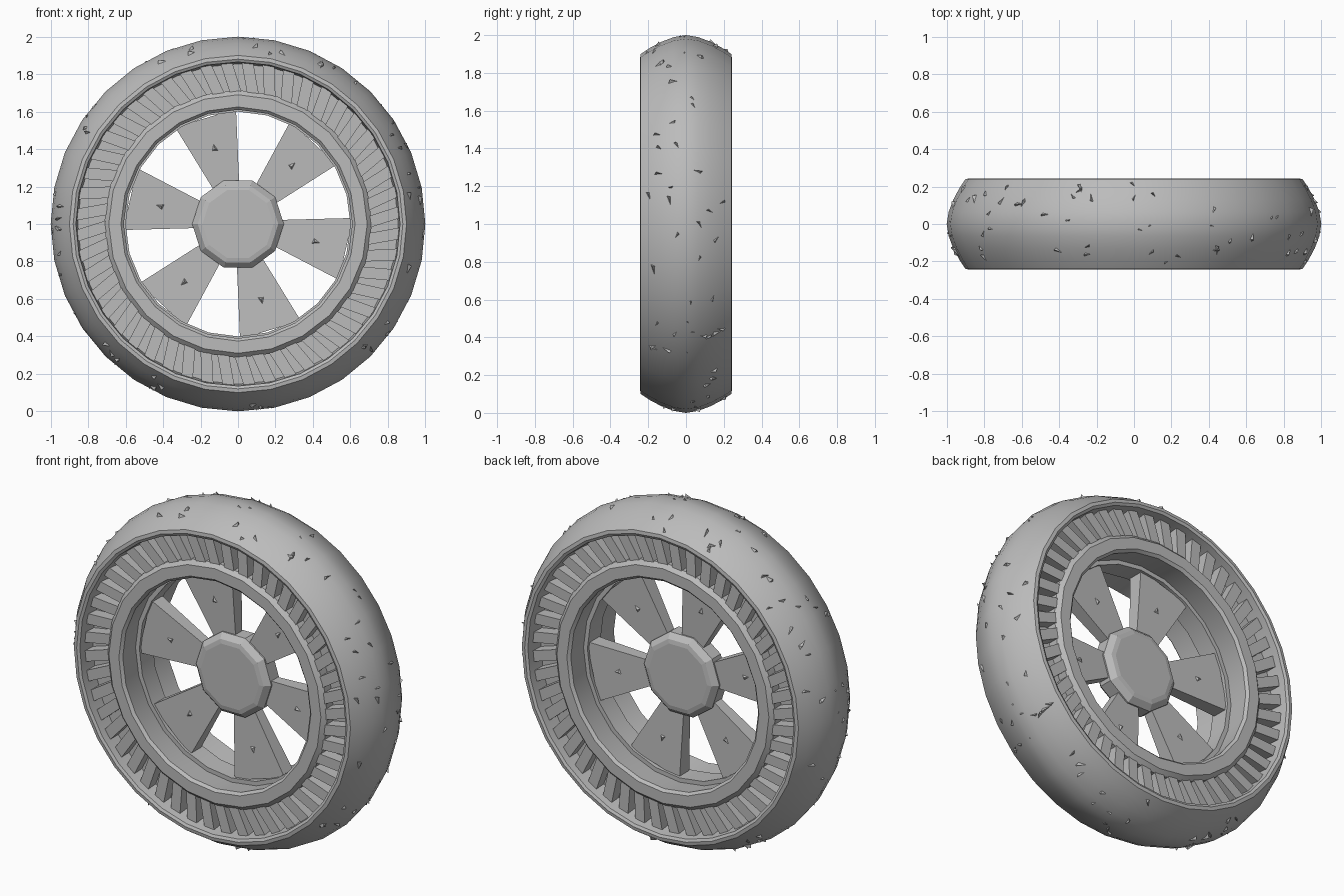
import bpy, bmesh, math, random
from mathutils import Vector

cube = bpy.data.objects.get("Cube")
if cube:
    bpy.data.objects.remove(cube, do_unlink=True)

GREY = (0.5, 0.5, 0.5, 1)
grey = bpy.data.materials.new("plain_grey")
grey.use_nodes = True
grey.diffuse_color = GREY
grey.node_tree.nodes["Principled BSDF"].inputs["Base Color"].default_value = GREY
random.seed(4)


def polar(r, deg, y):
    """Point around the axle, which runs along y at height 1."""
    a = math.radians(deg)
    return Vector((r * math.cos(a), y, 1 + r * math.sin(a)))


def finish(bm, name, smooth=None):
    bmesh.ops.recalc_face_normals(bm, faces=bm.faces)
    mesh = bpy.data.meshes.new(name)
    bm.to_mesh(mesh)
    bm.free()
    mesh.materials.append(grey)
    ob = bpy.data.objects.new(name, mesh)
    bpy.context.collection.objects.link(ob)
    if smooth:
        bpy.ops.object.select_all(action="DESELECT")
        bpy.context.view_layer.objects.active = ob
        ob.select_set(True)
        bpy.ops.object.shade_smooth_by_angle(angle=math.radians(smooth))
    return ob


def lathe(name, half, steps, smooth, closed=True):
    """Spin a half profile of (radius, y), mirrored across y = 0."""
    profile = half + [(r, -y) for r, y in reversed(half) if y]
    bm = bmesh.new()
    rings = [[bm.verts.new(polar(r, 360 * i / steps, y)) for r, y in profile]
             for i in range(steps)]
    n = len(profile)
    for i in range(steps):
        a, b = rings[i], rings[(i + 1) % steps]
        for j in range(n if closed else n - 1):
            k = (j + 1) % n
            bm.faces.new((a[j], a[k], b[k], b[j]))
    if not closed:
        bm.faces.new([ring[0] for ring in rings])
        bm.faces.new([ring[-1] for ring in rings])
    return finish(bm, name, smooth)


def add_block(bm, front, back):
    """Solid between two matching outlines."""
    f = [bm.verts.new(p) for p in front]
    b = [bm.verts.new(p) for p in back]
    bm.faces.new(f)
    bm.faces.new(b[::-1])
    for i in range(len(f)):
        j = (i + 1) % len(f)
        bm.faces.new((f[j], f[i], b[i], b[j]))


def crown(y):
    """Tread radius across the width."""
    return 1 - 0.1 * (abs(y) / 0.24) ** 1.7


# Tyre with a rounded tread and a recessed channel in each side
tread = [(crown(y), y) for y in (-0.24, -0.19, -0.13, -0.065, 0)]
lathe("tyre", [(0.7, -0.13), (0.855, -0.13), (0.865, -0.235), (0.88, -0.243)] + tread, 32, 35)

# Rim ring and barrel, with a low ledge where the spokes meet it
lathe("rim", [(0.6, -0.06), (0.625, -0.06), (0.61, -0.2), (0.625, -0.215),
              (0.69, -0.215), (0.715, -0.19)], 24, 20)

# Faceted hub
lathe("hub", [(0.19, -0.075), (0.215, -0.07), (0.245, -0.04)], 10, None, closed=False)

# Six flared spokes
bm = bmesh.new()
for k in range(6):
    c = 60 * k - 13
    faces = []
    for s in (-1, 1):
        faces.append([polar(0.2, c - 19, s * 0.03), polar(0.615, c - 16, s * 0.045),
                      polar(0.615, c + 16, s * 0.045), polar(0.2, c + 19, s * 0.03)])
    add_block(bm, *faces)
finish(bm, "spokes")

# Slanted sidewall ribs; the far side is the same set turned half round
RIBS = 48
for side, name in ((1, "front_ribs"), (-1, "back_ribs")):
    bm = bmesh.new()
    for k in range(RIBS):
        a = 360 * k / RIBS
        outline = [(0.705, a - 1.5), (0.86, a + 2), (0.86, a + 6.2), (0.705, a + 3.6)]
        front = [polar(r, t, -0.195) for r, t in outline]
        back = [polar(r, t, -0.12) for r, t in outline]
        for p in front + back:
            p.x, p.y = p.x * side, p.y * side
        add_block(bm, front, back)
    finish(bm, name)

# Small raised chips scattered over the tread
bm = bmesh.new()
for k in range(110):
    a = random.uniform(0, 360)
    y = random.uniform(-0.2, 0.2)
    turn = random.uniform(0, math.tau)
    size = random.uniform(0.03, 0.055)

    def spot(u, v, lift):
        du = size * (u * math.cos(turn) - v * math.sin(turn))
        dv = size * (u * math.sin(turn) + v * math.cos(turn))
        yy = max(-0.235, min(0.235, y + dv))
        return polar(min(1, crown(yy) + lift), a + math.degrees(du), yy)

    base = [bm.verts.new(spot(u, v, -0.02)) for u, v in ((-1, 0), (1, -0.3), (0.6, 0.4))]
    tip = bm.verts.new(spot(0.7, 0, 0.014))
    bm.faces.new(base)
    for i in range(3):
        bm.faces.new((base[i], base[(i + 1) % 3], tip))
finish(bm, "tread_chips")

# Small triangular nubs on both faces of the spokes
bm = bmesh.new()
for k in range(6):
    for s in (-1, 1):
        a = 60 * k - 13
        base = [bm.verts.new(polar(r, a + d, s * 0.03))
                for r, d in ((0.4, -3), (0.47, 0), (0.41, 4))]
        tip = bm.verts.new(polar(0.42, a, s * 0.05))
        bm.faces.new(base)
        for i in range(3):
            bm.faces.new((base[i], base[(i + 1) % 3], tip))
finish(bm, "spoke_nubs")
